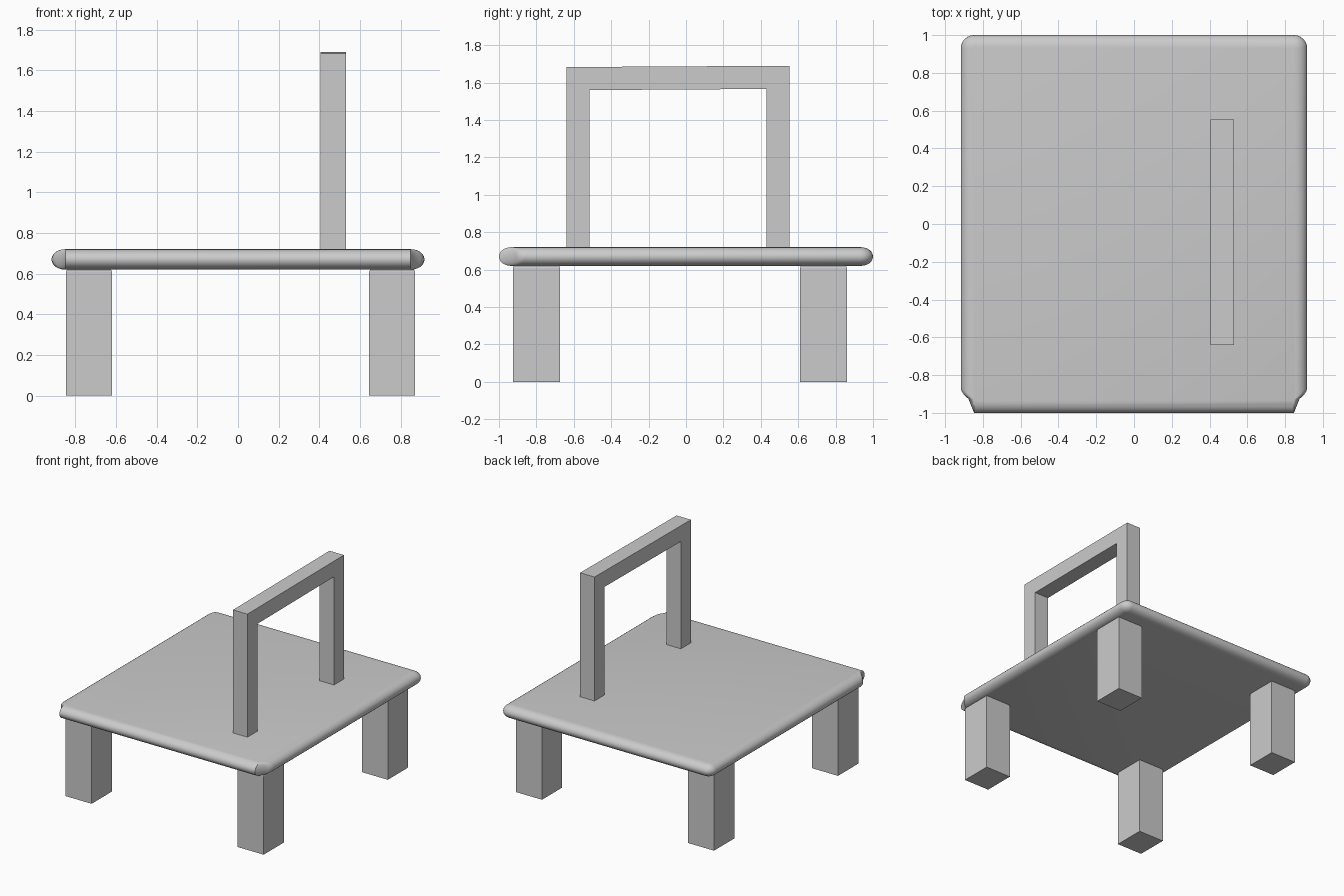
import bpy, bmesh
from math import sin, cos, pi

if "Cube" in bpy.data.objects:
    bpy.data.objects.remove(bpy.data.objects["Cube"])


def make_object(name, bm):
    bmesh.ops.recalc_face_normals(bm, faces=bm.faces)
    mesh = bpy.data.meshes.new(name)
    bm.to_mesh(mesh)
    bm.free()
    obj = bpy.data.objects.new(name, mesh)
    bpy.context.collection.objects.link(obj)
    return obj


def box(name, x, y, z, top_bevel=0.0):
    bm = bmesh.new()
    bmesh.ops.create_cube(bm, size=1)
    for v in bm.verts:
        v.co = [r[0] if c < 0 else r[1] for c, r in zip(v.co, (x, y, z))]
    if top_bevel:
        edges = [e for e in bm.edges if all(v.co.z > z[1] - 1e-5 for v in e.verts)]
        bmesh.ops.bevel(bm, geom=edges, offset=top_bevel, segments=2,
                        affect='EDGES', profile=0.5)
    return make_object(name, bm)


# Seat: rounded slab with a bullnose rim, front corners cut back
R = 0.07
X, Y = 0.847, 0.93
arc = [(R * cos(a * pi / 12), R * sin(a * pi / 12)) for a in range(7)]
cut = [(0.0, -R), (0.03, 0.005), (0.05, 0.022), (0.066, 0.045), (R, 0.07)]


def outline(scale):
    right = [(X + dx * scale, -Y + dy * scale) for dx, dy in cut]
    right += [(X + dx * scale, Y + dy * scale) for dx, dy in arc]
    return right + [(-x, y) for x, y in reversed(right)]


bm = bmesh.new()
rings = []
STEPS = 12
for i in range(STEPS + 1):
    t = -pi / 2 + pi * i / STEPS
    scale = 0.06 + 0.94 * cos(t)
    rings.append([bm.verts.new((x, y, 0.67 + 0.05 * sin(t))) for x, y in outline(scale)])
for lo, hi in zip(rings, rings[1:]):
    for j in range(len(lo)):
        k = (j + 1) % len(lo)
        bm.faces.new((lo[j], lo[k], hi[k], hi[j]))
bm.faces.new(rings[0])
bm.faces.new(rings[-1])
seat = make_object("seat", bm)
bpy.context.view_layer.objects.active = seat
seat.select_set(True)
bpy.ops.object.shade_smooth_by_angle(angle=pi / 6)

# Four square legs
for side, x in (("left", (-0.845, -0.62)), ("right", (0.645, 0.87))):
    for end, y in (("front", (-0.925, -0.673)), ("back", (0.61, 0.86))):
        box(f"{end}_{side}_leg", x, y, (0, 0.622), 0.012)

# Backrest: two posts joined by a slightly sloping top rail
profile = [(-0.64, 0.715), (-0.64, 1.683), (0.553, 1.69), (0.553, 0.715),
           (0.43, 0.715), (0.43, 1.566), (-0.516, 1.56), (-0.516, 0.715)]
bm = bmesh.new()
face = bm.faces.new([bm.verts.new((0.405, y, z)) for y, z in profile])
ext = bmesh.ops.extrude_face_region(bm, geom=[face], use_keep_orig=True)
for g in ext["geom"]:
    if isinstance(g, bmesh.types.BMVert):
        g.co.x = 0.53
make_object("backrest_frame", bm)
